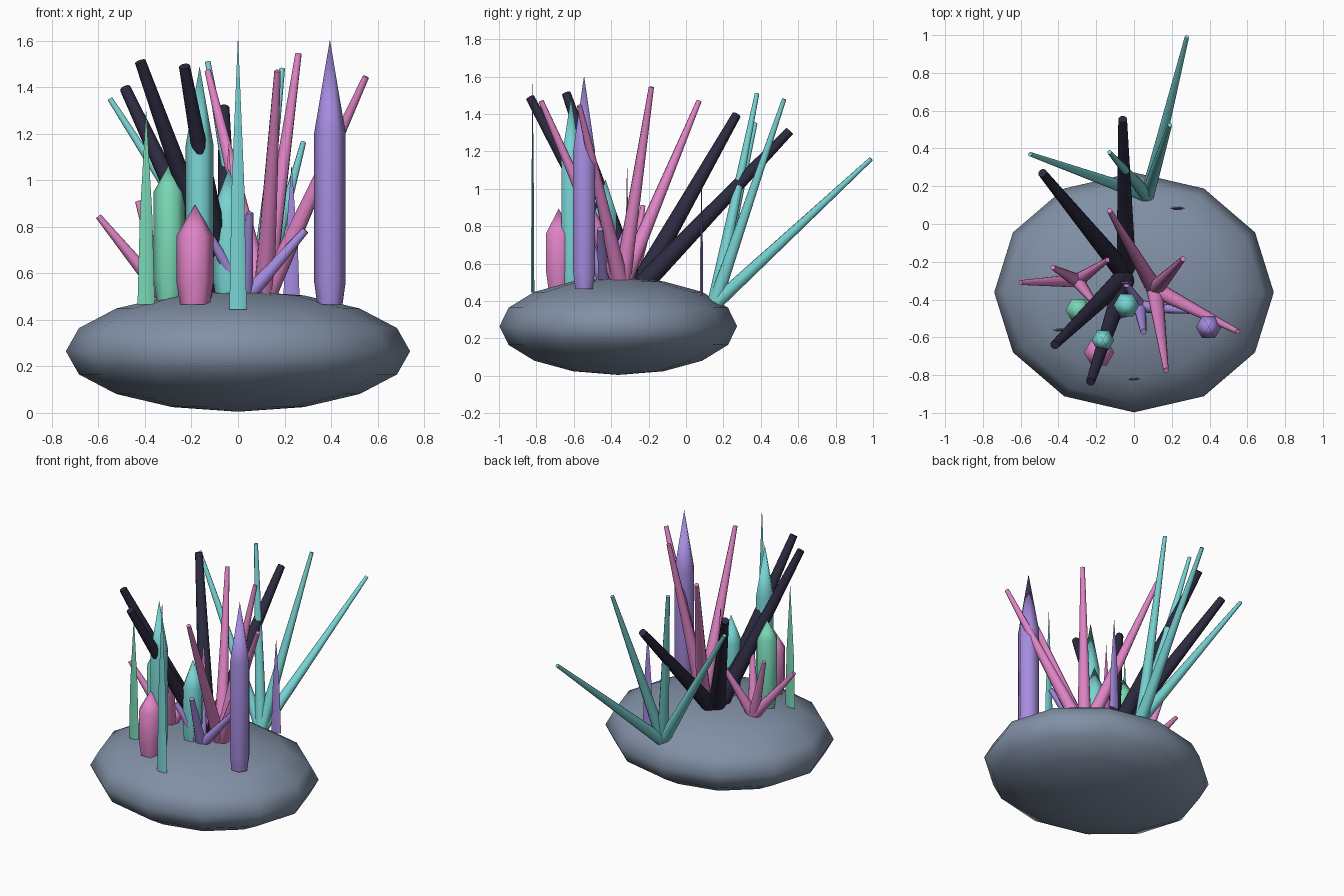
import bpy, bmesh, math
from mathutils import Vector

if "Cube" in bpy.data.objects:
    bpy.data.objects.remove(bpy.data.objects["Cube"])


def material(name, rgb):
    m = bpy.data.materials.new(name)
    m.use_nodes = True
    m.diffuse_color = (*rgb, 1)
    m.node_tree.nodes["Principled BSDF"].inputs["Base Color"].default_value = (*rgb, 1)
    return m


STONE = material("slate stone", (0.22, 0.28, 0.38))
TEAL = material("teal", (0.19, 0.66, 0.66))
PINK = material("pink", (0.74, 0.23, 0.56))
LILAC = material("lilac", (0.38, 0.26, 0.74))
GREEN = material("mint green", (0.19, 0.68, 0.46))
INK = material("ink black", (0.025, 0.023, 0.05))


def finish(bm, name, mat, angle):
    bmesh.ops.recalc_face_normals(bm, faces=bm.faces)
    mesh = bpy.data.meshes.new(name)
    bm.to_mesh(mesh)
    bm.free()
    mesh.materials.append(mat)
    ob = bpy.data.objects.new(name, mesh)
    bpy.context.collection.objects.link(ob)
    bpy.ops.object.select_all(action='DESELECT')
    ob.select_set(True)
    bpy.context.view_layer.objects.active = ob
    bpy.ops.object.shade_smooth_by_angle(angle=math.radians(angle))
    return ob


def rod(name, mat, base, tip, r_base, r_tip):
    """Tapered rod with a blunt end."""
    base, tip = Vector(base), Vector(tip)
    axis = tip - base
    bm = bmesh.new()
    bmesh.ops.create_cone(bm, cap_ends=True, segments=10, radius1=r_base,
                          radius2=r_tip, depth=axis.length)
    bm.transform(axis.to_track_quat('Z', 'Y').to_matrix().to_4x4())
    bmesh.ops.translate(bm, verts=bm.verts, vec=(base + tip) / 2)
    finish(bm, name, mat, 50)


def cluster(name, mat, base, tips, r_base, r_tip):
    for i, tip in enumerate(tips, 1):
        rod(f"{name}_{i}", mat, base, tip, r_base, r_tip)


def crystal(name, mat, x, y, profile, tip, flat=1.0):
    """Upright six-sided crystal: rings of (radius, height), then a point."""
    bm = bmesh.new()
    rings = []
    for r, z in profile:
        rings.append([bm.verts.new((x + r * math.cos(k * math.pi / 3),
                                    y + r * flat * math.sin(k * math.pi / 3), z))
                      for k in range(6)])
    top = bm.verts.new((x, y, tip))
    bm.faces.new(rings[0])
    for k in range(6):
        n = (k + 1) % 6
        for a, b in zip(rings, rings[1:]):
            bm.faces.new((a[k], a[n], b[n], b[k]))
        bm.faces.new((rings[-1][k], rings[-1][n], top))
    finish(bm, name, mat, 62)


# Squashed boulder
bm = bmesh.new()
bmesh.ops.create_uvsphere(bm, u_segments=12, v_segments=8, radius=1)
bmesh.ops.scale(bm, verts=bm.verts, vec=(0.74, 0.635, 0.26))
bmesh.ops.translate(bm, verts=bm.verts, vec=(0, -0.362, 0.265))
finish(bm, "boulder", STONE, 60)

# Fans of leaning rods
cluster("teal_rod", TEAL, (0.07, 0.15, 0.38),
        [(0.28, 0.99, 1.16), (0.19, 0.525, 1.48),
         (-0.55, 0.37, 1.35), (-0.13, 0.38, 1.51)], 0.038, 0.012)
cluster("ink_rod", INK, (-0.04, -0.27, 0.45),
        [(-0.06, 0.555, 1.31), (-0.485, 0.27, 1.395),
         (-0.42, -0.64, 1.51), (-0.23, -0.835, 1.49)], 0.055, 0.024)
cluster("pink_rod", PINK, (0.11, -0.345, 0.48),
        [(0.55, -0.57, 1.445), (0.17, -0.775, 1.47),
         (-0.13, 0.07, 1.47), (0.26, -0.185, 1.545)], 0.046, 0.014)
cluster("short_pink_rod", PINK, (-0.3, -0.3, 0.48),
        [(-0.6, -0.31, 0.845), (-0.43, -0.23, 0.91),
         (-0.14, -0.19, 0.83), (-0.2, -0.43, 0.88)], 0.037, 0.013)
cluster("lilac_rod", LILAC, (0.03, -0.435, 0.49),
        [(0.29, -0.46, 0.785), (0.05, -0.57, 0.86),
         (-0.04, -0.32, 0.78), (-0.12, -0.5, 0.76)], 0.035, 0.016)

# Broad upright crystals: name, colour, x, y, radius, foot, shoulder, tip
for name, mat, x, y, r, foot, shoulder, tip in (
        ("tall_lilac_crystal", LILAC, 0.395, -0.545, 0.068, 0.465, 1.2, 1.605),
        ("tall_teal_crystal", TEAL, -0.165, -0.615, 0.06, 0.46, 1.15, 1.49),
        ("short_teal_crystal", TEAL, -0.04, -0.43, 0.068, 0.48, 0.87, 1.05),
        ("mint_crystal", GREEN, -0.295, -0.455, 0.068, 0.48, 0.95, 1.07),
        ("squat_pink_crystal", PINK, -0.185, -0.68, 0.08, 0.465, 0.76, 0.895)):
    crystal(name, mat, x, y, [(r * 0.8, foot), (r, foot + 0.1), (r, shoulder)], tip)

# Thin blade crystals: name, colour, x, y, foot, tip
for name, mat, x, y, foot, tip in (
        ("mint_blade", GREEN, -0.395, -0.56, 0.465, 1.305),
        ("teal_blade", TEAL, 0.0, -0.82, 0.445, 1.625),
        ("lilac_blade", LILAC, 0.23, 0.083, 0.43, 1.07),
        ("pink_blade", PINK, -0.04, -0.315, 0.48, 1.16)):
    mid = foot + 0.45 * (tip - foot)
    crystal(name, mat, x, y, [(0.037, foot), (0.027, mid)], tip, flat=0.28)
